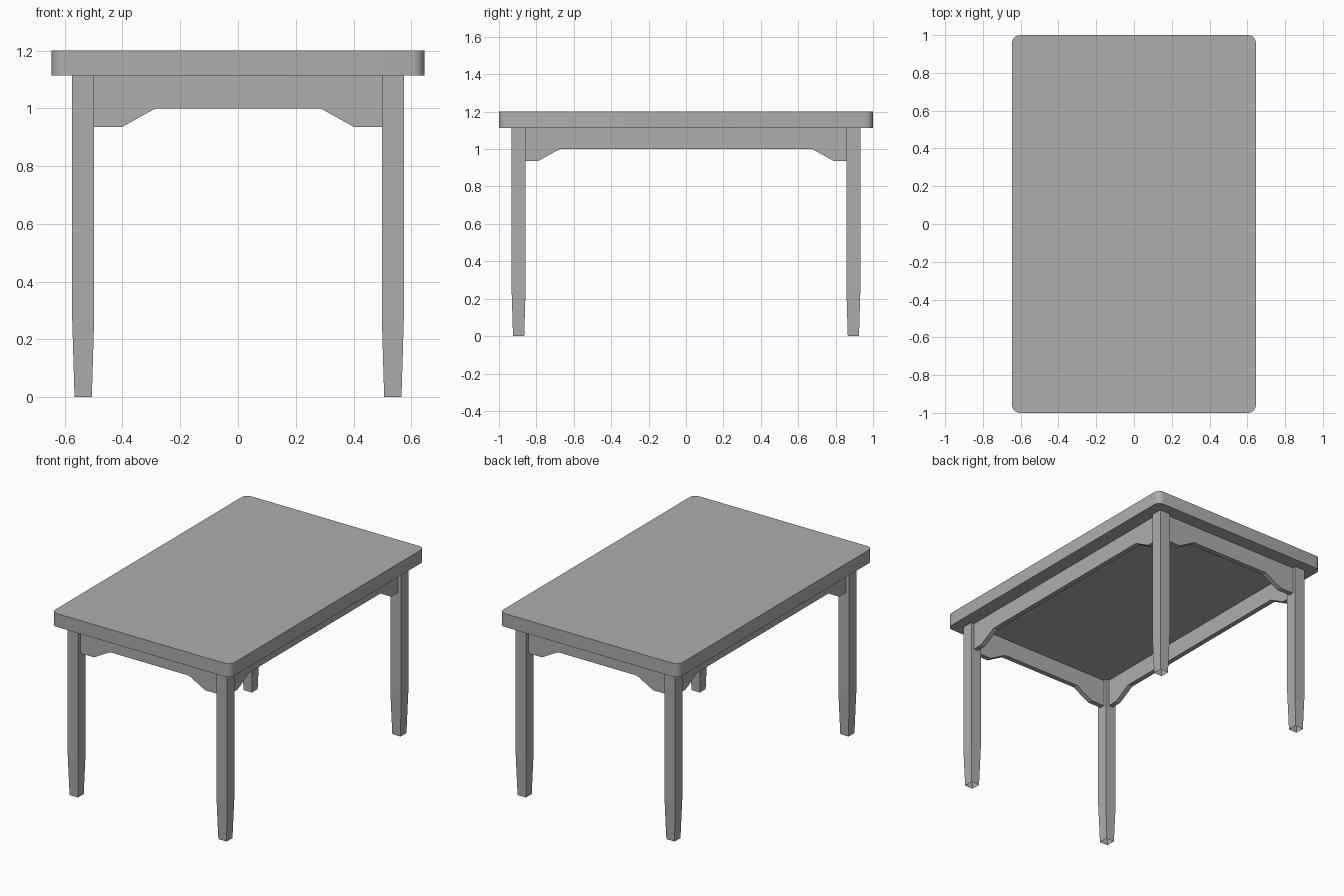
import bpy
import bmesh
import math

cube = bpy.data.objects.get("Cube")
if cube:
    bpy.data.objects.remove(cube, do_unlink=True)

HALF_X, HALF_Y = 0.645, 1.0
TOP, UNDER = 1.2, 1.113
LEG_X, LEG_Y, LEG_W = 0.536, 0.895, 0.076
APRON_THICK = 0.032

grey = bpy.data.materials.new("plain grey")
grey.use_nodes = True
colour = (0.42, 0.42, 0.42, 1)
grey.diffuse_color = colour
grey.node_tree.nodes["Principled BSDF"].inputs["Base Color"].default_value = colour


def finish(name, bm):
    bmesh.ops.recalc_face_normals(bm, faces=bm.faces)
    mesh = bpy.data.meshes.new(name)
    bm.to_mesh(mesh)
    bm.free()
    mesh.materials.append(grey)
    obj = bpy.data.objects.new(name, mesh)
    bpy.context.collection.objects.link(obj)
    return obj


def extrude_outline(name, points, offset):
    """Flat outline pushed along an offset into a solid."""
    bm = bmesh.new()
    face = bm.faces.new([bm.verts.new(p) for p in points])
    out = bmesh.ops.extrude_face_region(bm, geom=[face], use_keep_orig=True)
    moved = [g for g in out["geom"] if isinstance(g, bmesh.types.BMVert)]
    bmesh.ops.translate(bm, verts=moved, vec=offset)
    return finish(name, bm)


# Table top with rounded corners
radius, steps = 0.04, 5
outline = []
for quarter, (sx, sy) in enumerate([(1, 1), (-1, 1), (-1, -1), (1, -1)]):
    for i in range(steps + 1):
        a = (quarter + i / steps) * math.pi / 2
        outline.append((sx * (HALF_X - radius) + radius * math.cos(a),
                        sy * (HALF_Y - radius) + radius * math.sin(a), UNDER))
table_top = extrude_outline("table_top", outline, (0, 0, TOP - UNDER))
bpy.context.view_layer.objects.active = table_top
table_top.select_set(True)
bpy.ops.object.shade_smooth_by_angle(angle=math.radians(30))


# Legs: square posts tapering to an open foot
def leg(name, x, y):
    bm = bmesh.new()
    rings = []
    for z, width in [(0, 0.06), (0.27, LEG_W), (UNDER, LEG_W)]:
        h = width / 2
        rings.append([bm.verts.new((x + dx * h, y + dy * h, z))
                      for dx, dy in [(-1, -1), (1, -1), (1, 1), (-1, 1)]])
    for low, high in zip(rings, rings[1:]):
        for i in range(4):
            j = (i + 1) % 4
            bm.faces.new((low[i], low[j], high[j], high[i]))
    bm.faces.new(rings[-1])
    finish(name, bm)


for end, sy in [("front", -1), ("back", 1)]:
    for side, sx in [("right", -1), ("left", 1)]:
        leg(f"{end}_{side}_leg", sx * LEG_X, sy * LEG_Y)


# Aprons: boards between the legs with a stepped-up middle
def apron_profile(half, flat, rise):
    right = [(half, UNDER), (half, 0.936), (flat, 0.936), (rise, 1.0)]
    return right + [(-u, z) for u, z in reversed(right)]


for name, s in [("front_apron", -1), ("back_apron", 1)]:
    y = s * LEG_Y - APRON_THICK / 2
    pts = [(u, y, z) for u, z in apron_profile(LEG_X - LEG_W / 2, 0.4, 0.285)]
    extrude_outline(name, pts, (0, APRON_THICK, 0))

for name, s in [("right_apron", -1), ("left_apron", 1)]:
    x = s * LEG_X - APRON_THICK / 2
    pts = [(x, u, z) for u, z in apron_profile(LEG_Y - LEG_W / 2, 0.79, 0.675)]
    extrude_outline(name, pts, (APRON_THICK, 0, 0))
